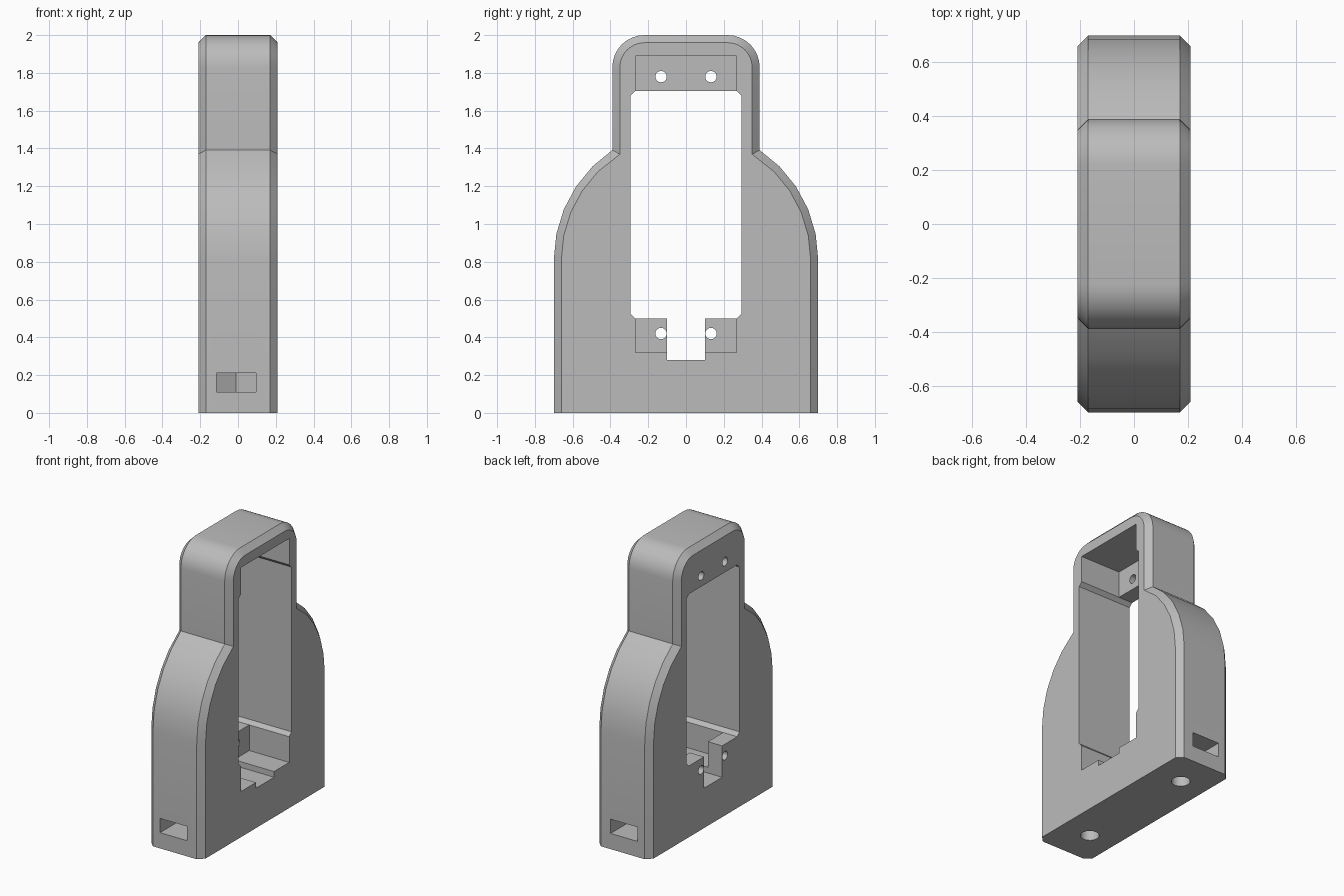
import bpy, bmesh
from math import sin, cos, pi, sqrt, radians

cube = bpy.data.objects.get("Cube")
if cube:
    bpy.data.objects.remove(cube, do_unlink=True)

HALF_X, CHAMFER = 0.21, 0.04
FLANGE_X = -0.10          # inner face of the mounting flanges
SLOT_X = -0.01            # centre line of the nut slots

grey = bpy.data.materials.new("mid grey")
grey.use_nodes = True
colour = (0.5, 0.5, 0.5, 1)
grey.diffuse_color = colour
grey.node_tree.nodes["Principled BSDF"].inputs["Base Color"].default_value = colour


def loft(name, sections):
    """Solid from a list of matching closed loops, capped at both ends."""
    bm = bmesh.new()
    rings = [[bm.verts.new(p) for p in s] for s in sections]
    for a, b in zip(rings, rings[1:]):
        for i in range(len(a)):
            j = (i + 1) % len(a)
            bm.faces.new((a[i], a[j], b[j], b[i]))
    bm.faces.new(rings[0][::-1])
    bm.faces.new(rings[-1])
    bmesh.ops.recalc_face_normals(bm, faces=bm.faces)
    mesh = bpy.data.meshes.new(name)
    bm.to_mesh(mesh)
    bm.free()
    mesh.materials.append(grey)
    obj = bpy.data.objects.new(name, mesh)
    bpy.context.collection.objects.link(obj)
    return obj


def prism_x(name, points, x0, x1):
    return loft(name, [[(x, y, z) for y, z in points] for x in (x0, x1)])


def prism_z(name, points, z0, z1):
    return loft(name, [[(x, y, z) for x, y in points] for z in (z0, z1)])


def rect(y0, y1, z0, z1):
    return [(y0, z0), (y1, z0), (y1, z1), (y0, z1)]


def circle(a, b, r, n=24):
    return [(a + r * cos(2 * pi * i / n), b + r * sin(2 * pi * i / n)) for i in range(n)]


def outline(d):
    """Body outline in y and z, moved inward by d (the base stays flat)."""
    radius, neck, corner = 0.70 - d, 0.39 - d, 0.17 - d
    shoulder_z = 0.81
    half = [(radius, 0)]
    for i in range(5):
        a = radians(11.25 * i)
        half.append((radius * cos(a), shoulder_z + radius * sin(a)))
    half.append((neck, shoulder_z + sqrt(radius ** 2 - neck ** 2)))
    for i in range(9):
        a = pi / 2 * i / 8
        half.append((0.22 + corner * cos(a), 1.83 + corner * sin(a)))
    return half + [(-y, z) for y, z in reversed(half)]


# Chamfered body
body = loft("bracket_body", [
    [(x, y, z) for y, z in outline(d)]
    for x, d in ((-HALF_X, CHAMFER), (CHAMFER - HALF_X, 0),
                 (HALF_X - CHAMFER, 0), (HALF_X, CHAMFER))])

# Main window with clipped corners, and the notch below it
w, c, lo, hi = 0.293, 0.025, 0.50, 1.705
window = [(w - c, lo), (w, lo + c), (w, hi - c), (w - c, hi)]
window += [(-y, z) for y, z in reversed(window)]
cutters = [
    prism_x("window_cutter", window, -1, 1),
    prism_x("notch_cutter", rect(-0.10, 0.10, 0.28, 0.7), -1, 1),
    # Recesses that leave the mounting flanges on one side
    prism_x("upper_recess_cutter", rect(-0.268, 0.268, 1.6, 1.89), FLANGE_X, 1),
    prism_x("lower_recess_cutter", rect(-0.268, 0.268, 0.32, 0.6), FLANGE_X, 1),
]

for side in (-1, 1):
    # Screw holes through the flanges
    for z in (0.42, 1.78):
        cutters.append(prism_x("screw_hole_cutter", circle(side * 0.132, z, 0.03), -1, 0))
    # Nut slot with a pointed inner end, and the bolt hole in the base
    h = 0.105
    slot = [(SLOT_X - h, side), (SLOT_X - h, side * (0.45 - h / sqrt(3))),
            (SLOT_X, side * (0.45 - 2 * h / sqrt(3))),
            (SLOT_X + h, side * (0.45 - h / sqrt(3))), (SLOT_X + h, side)]
    cutters.append(prism_z("nut_slot_cutter", slot, 0.11, 0.21))
    cutters.append(prism_z("bolt_hole_cutter", circle(SLOT_X, side * 0.45, 0.06), -0.1, 0.3))

# Cut everything out of the body
bpy.ops.object.select_all(action="DESELECT")
body.select_set(True)
bpy.context.view_layer.objects.active = body
for cutter in cutters:
    cutter.hide_render = True
    mod = body.modifiers.new("cut", "BOOLEAN")
    mod.operation = "DIFFERENCE"
    mod.solver = "EXACT"
    mod.object = cutter
    bpy.ops.object.modifier_apply(modifier=mod.name)
    bpy.data.objects.remove(cutter, do_unlink=True)

bpy.ops.object.shade_smooth_by_angle(angle=radians(25))
